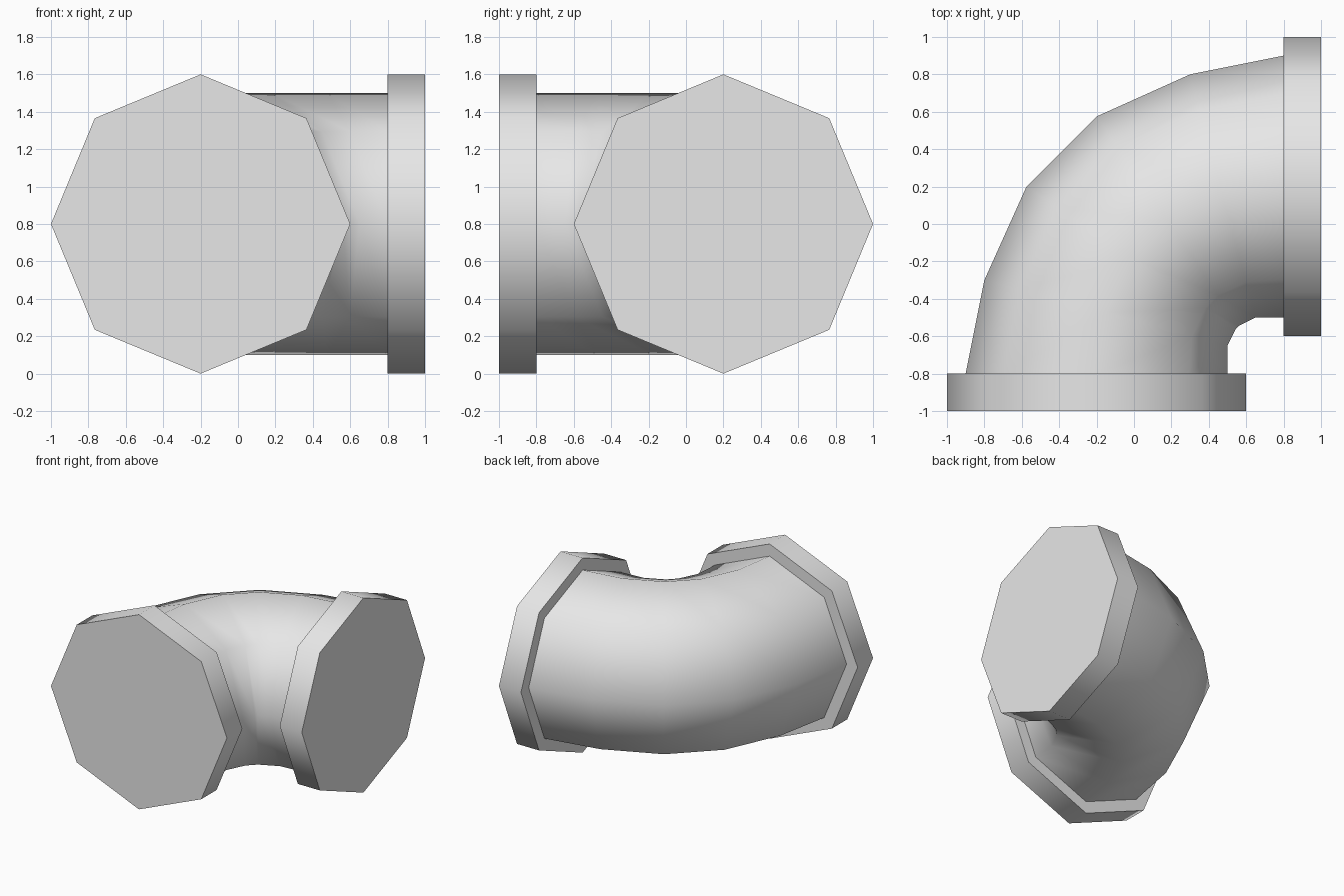
import bpy
import bmesh
from math import pi, sin, cos, radians
from mathutils import Vector

default_cube = bpy.data.objects.get("Cube")
if default_cube:
    bpy.data.objects.remove(default_cube, do_unlink=True)

SIDES = 8
AXIS_HEIGHT = 0.8

# Single plain grey
grey = bpy.data.materials.new("light_grey")
grey.use_nodes = True
colour = (0.8, 0.8, 0.8, 1)
grey.diffuse_color = colour
grey.node_tree.nodes["Principled BSDF"].inputs["Base Color"].default_value = colour


def finish(obj, angle):
    obj.data.materials.append(grey)
    bpy.ops.object.select_all(action="DESELECT")
    obj.select_set(True)
    bpy.context.view_layer.objects.active = obj
    bpy.ops.object.shade_smooth_by_angle(angle=radians(angle))


def flange(name, location, rotation):
    bpy.ops.mesh.primitive_cylinder_add(
        vertices=SIDES, radius=0.8, depth=0.2, location=location, rotation=rotation)
    obj = bpy.context.object
    obj.name = name
    finish(obj, 60)


# End flanges
flange("front_flange", (-0.2, -0.9, AXIS_HEIGHT), (pi / 2, 0, 0))
flange("left_flange", (0.9, 0.2, AXIS_HEIGHT), (0, pi / 2, 0))

# Pipe elbow: outer and inner points of each ring, mirrored across the diagonal
half = [((-0.9, -0.8), (0.5, -0.8)),
        ((-0.8, -0.3), (0.5, -0.65)),
        ((-0.575, 0.2), (0.545, -0.56))]
rings = half + [tuple((-y, -x) for x, y in pair) for pair in reversed(half)]

bm = bmesh.new()
loops = []
for outer, inner in rings:
    outer, inner = Vector(outer), Vector(inner)
    centre, reach = (outer + inner) / 2, (outer - inner) / 2
    loop = []
    for i in range(SIDES):
        a = 2 * pi * i / SIDES
        p = centre + reach * cos(a)
        loop.append(bm.verts.new((p.x, p.y, AXIS_HEIGHT + 0.7 * sin(a))))
    loops.append(loop)
for a, b in zip(loops, loops[1:]):
    for i in range(SIDES):
        j = (i + 1) % SIDES
        bm.faces.new((a[i], a[j], b[j], b[i]))
bm.faces.new(loops[0])
bm.faces.new(loops[-1])
bmesh.ops.recalc_face_normals(bm, faces=bm.faces)
mesh = bpy.data.meshes.new("pipe_elbow")
bm.to_mesh(mesh)
bm.free()
elbow = bpy.data.objects.new("pipe_elbow", mesh)
bpy.context.collection.objects.link(elbow)
finish(elbow, 75)
